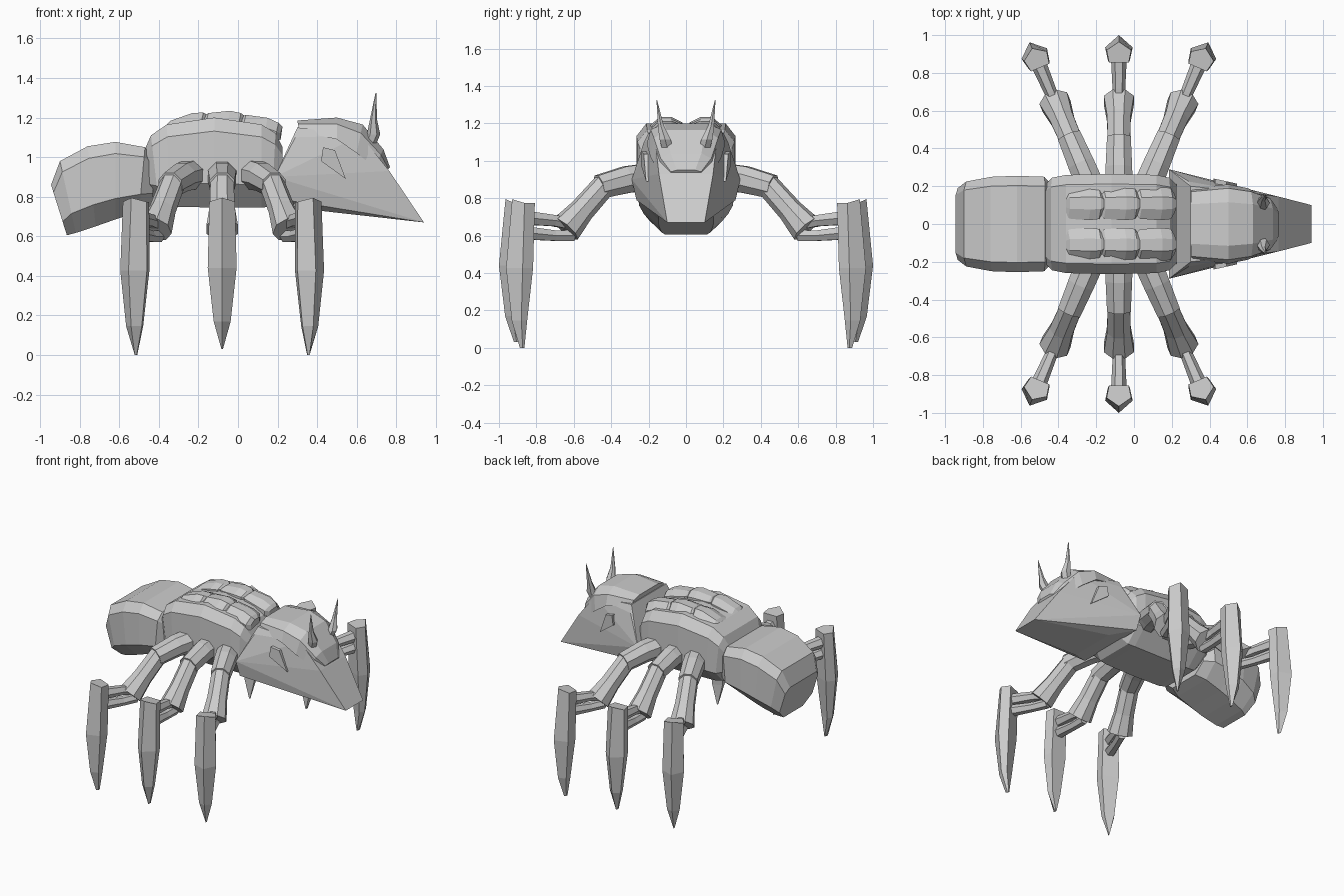
import bpy, bmesh
from math import sin, cos, pi, radians
from mathutils import Matrix, Vector

if "Cube" in bpy.data.objects:
    bpy.data.objects.remove(bpy.data.objects["Cube"])


def finish(name, bm, matrix=Matrix()):
    bm.transform(matrix)
    bmesh.ops.recalc_face_normals(bm, faces=bm.faces)
    mesh = bpy.data.meshes.new(name)
    bm.to_mesh(mesh)
    bm.free()
    obj = bpy.data.objects.new(name, mesh)
    bpy.context.collection.objects.link(obj)
    return obj


def loft(name, rings, matrix=Matrix()):
    """Skin a row of closed rings and cap both ends."""
    bm = bmesh.new()
    rows = [[bm.verts.new(p) for p in ring] for ring in rings]
    n = len(rows[0])
    for a, b in zip(rows, rows[1:]):
        for i in range(n):
            j = (i + 1) % n
            bm.faces.new((a[i], a[j], b[j], b[i]))
    bm.faces.new(rows[0])
    bm.faces.new(rows[-1])
    return finish(name, bm, matrix)


def shell(name, stations, profile, matrix=Matrix()):
    """Stations: top x, top z, bottom x, bottom z, half width.
    Profile: height fraction, width fraction for one half."""
    rings = []
    for tx, tz, bx, bz, w in stations:
        half = [(bx + (tx - bx) * f, w * g, bz + (tz - bz) * f) for f, g in profile]
        rings.append(half + [(x, -y, z) for x, y, z in reversed(half)])
    return loft(name, rings, matrix)


def tube(name, path, radii, sides, matrix):
    """Faceted tube along a path in the local xz plane."""
    pts = [Vector((x, 0, z)) for x, z in path]
    rings = []
    for i, p in enumerate(pts):
        t = (pts[min(i + 1, len(pts) - 1)] - pts[max(i - 1, 0)]).normalized()
        n = Vector((-t.z, 0, t.x))
        ang = [2 * pi * (k + .5) / sides for k in range(sides)]
        rings.append([p + n * (radii[i] * cos(a)) + Vector((0, radii[i] * sin(a), 0))
                      for a in ang])
    return loft(name, rings, matrix)


body = [(1, .8), (.85, 1), (.27, 1), (0, .58)]

# Abdomen and thorax
shell("abdomen", [(-.945, .86, -.865, .605, .19), (-.90, .98, -.82, .617, .225),
                  (-.76, 1.055, -.72, .65, .25), (-.62, 1.077, -.62, .685, .255),
                  (-.47, 1.05, -.5, .725, .25), (-.43, 1.0, -.43, .75, .2)], body)
shell("thorax", [(-.475, 1.03, -.44, .80, .21), (-.44, 1.11, -.40, .76, .245),
                 (-.36, 1.165, -.34, .75, .26), (-.12, 1.2, -.12, .745, .265),
                 (.12, 1.165, .12, .745, .26), (.19, 1.12, .17, .75, .245),
                 (.225, 1.05, .22, .79, .21)], body)

# Wedge-shaped head
bm = bmesh.new()
for x, y, z in [(.30, .2, 1.15), (.29, .225, 1.10), (.185, .29, .90), (.20, .265, .79),
                (.36, .17, .735), (.94, .1, .67), (.765, .145, .93), (.62, .165, 1.11)]:
    bm.verts.new((x, y, z))
    bm.verts.new((x, -y, z))
bmesh.ops.convex_hull(bm, input=bm.verts)
bmesh.ops.dissolve_limit(bm, angle_limit=radians(1), verts=bm.verts, edges=bm.edges)
finish("head", bm)

# Brow plate over the head
shell("brow_plate", [(.30, 1.185, .31, 1.13, .19), (.5, 1.2, .5, 1.09, .21),
                     (.63, 1.165, .6, 1.02, .19), (.735, 1.04, .69, .95, .15),
                     (.768, .95, .745, .92, .09)],
      [(1, .55), (.7, .9), (0, 1)])


def back_z(x):
    return 1.2 - .65 * (x + .1) ** 2


for s, side in ((1, "left"), (-1, "right")):
    # Overlapping back plates
    for i in range(3):
        x0 = -.37 + .19 * i
        rings = []
        for dx, w, h in ((0, .055, .012), (.02, .08, .025), (.13, .088, .036),
                         (.185, .082, .03), (.205, .05, .018)):
            x, c = x0 + dx, s * .108
            z = back_z(x)
            rings.append([(x, c - s * w, z - .03), (x, c - s * w, z + h * .2),
                          (x + .01, c - s * w * .35, z + h), (x + .01, c + s * w * .4, z + h),
                          (x, c + s * w, z - .015), (x, c + s * w, z - .05)])
        loft(f"back_plate_{side}_{i + 1}", rings)

    # Curved horn
    rings = []
    for x, y, z, r in ((.665, .10, 1.07, .035), (.685, .112, 1.115, .034),
                       (.685, .135, 1.19, .018), (.697, .156, 1.325, .002)):
        rings.append([(x + r * cos(k * pi / 3), s * (y + r * sin(k * pi / 3)), z)
                      for k in range(6)])
    loft(f"horn_{side}", rings)

    # Eye slab set in the side of the head
    eye = [(.43, 1.05), (.49, 1.035), (.545, .89), (.42, .98)]
    loft(f"eye_{side}", [[(x, s * (y - .22 * (x - .48)), z) for x, z in eye]
                         for y in (.17, .228)])

    # Three legs per side, fanned out
    for k, row in ((1, "front"), (0, "middle"), (-1, "rear")):
        m = (Matrix.Translation((-.08 + .065 * k, 0, 0))
             @ Matrix.Rotation(s * radians(90 - 23 * k), 4, 'Z')
             @ Matrix.Translation((.045 * abs(k), 0, 0)))
        tag = f"{row}_{side}"
        tube("hip_" + tag, [(.15, .915), (.3, .90), (.46, .86)], [.08, .076, .068], 8, m)
        tube("thigh_" + tag, [(.43, .87), (.56, .735), (.655, .635)], [.064, .068, .086], 8, m)
        tube("upper_rod_" + tag, [(.61, .66), (.72, .68), (.88, .695)], [.034, .034, .042], 6, m)
        tube("lower_rod_" + tag, [(.61, .6), (.72, .6), (.89, .615)], [.034, .032, .04], 6, m)
        # Blade-shaped foot: height, inner, widest, outer, half width
        stretch = .79 / .76 if k else 1
        rings = []
        for z, a, b, c, w in ((.775, .855, .92, .965, .065), (.44, .868, .935, 1.0, .073),
                              (.17, .892, .93, .967, .043), (.03, .895, .905, .92, .004)):
            z = .79 - (.79 - z) * stretch
            rings.append([(a, -w * .8, z), (b, -w, z), (c, 0, z + (.02 if z > .7 else 0)),
                          (b, w, z), (a, w * .8, z)])
        loft("foot_blade_" + tag, rings, m)
